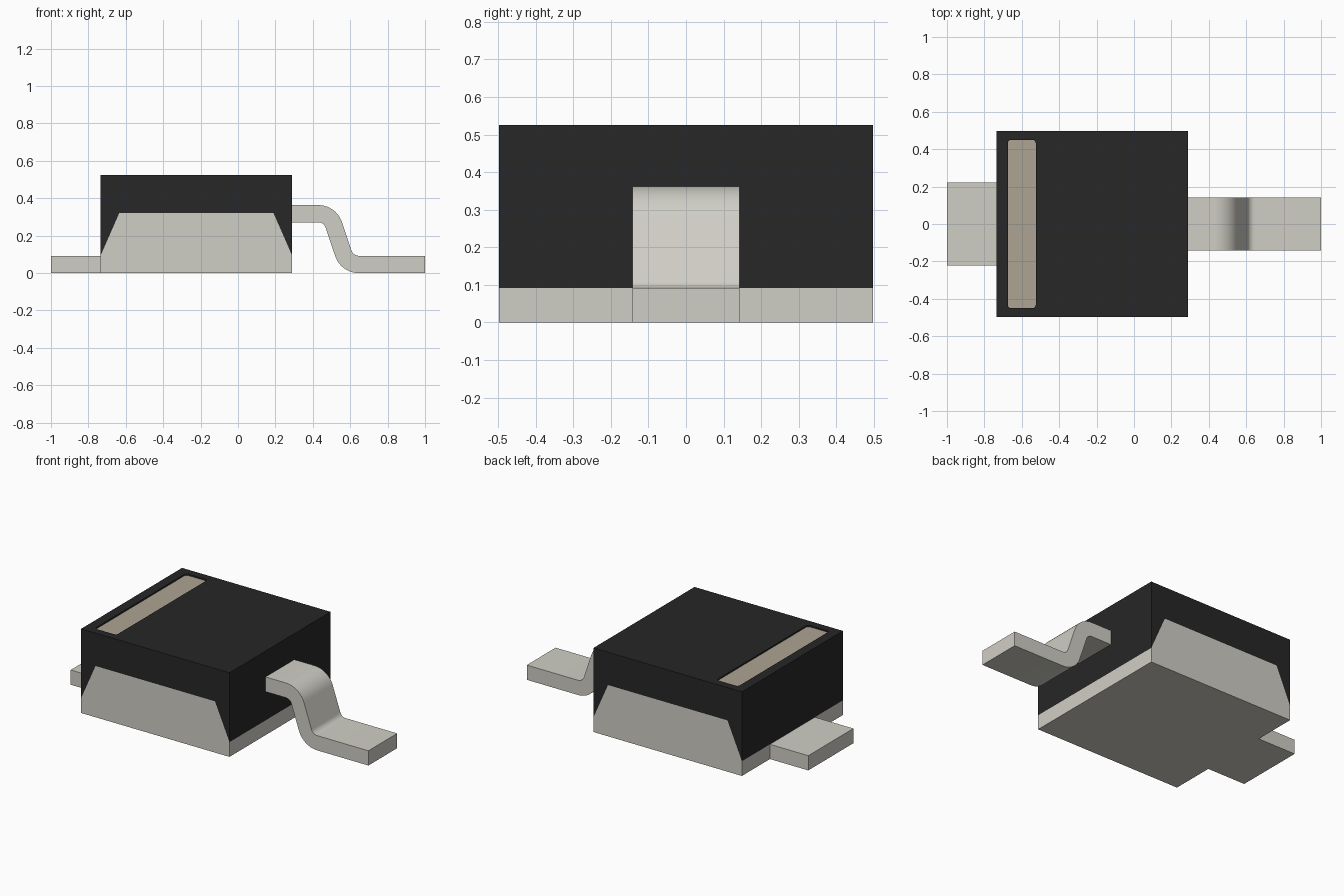
import bpy, bmesh, math
from mathutils import Matrix

old = bpy.data.objects.get("Cube")
if old:
    bpy.data.objects.remove(old, do_unlink=True)


def material(name, color):
    m = bpy.data.materials.new(name)
    m.use_nodes = True
    m.diffuse_color = (*color, 1)
    m.node_tree.nodes["Principled BSDF"].inputs["Base Color"].default_value = (*color, 1)
    return m


black = material("black plastic", (0.020, 0.020, 0.020))
metal = material("tinned metal", (0.63, 0.62, 0.56))
tan = material("marking tan", (0.42, 0.37, 0.29))


def prism(name, outline, depth, mat, to_world):
    """Extrude a flat outline by depth along its local z, then place it."""
    bm = bmesh.new()
    face = bm.faces.new([bm.verts.new((u, v, 0)) for u, v in outline])
    new = bmesh.ops.extrude_face_region(bm, geom=[face])["geom"]
    verts = [g for g in new if isinstance(g, bmesh.types.BMVert)]
    bmesh.ops.translate(bm, verts=verts, vec=(0, 0, depth))
    bmesh.ops.transform(bm, matrix=to_world, verts=bm.verts)
    bmesh.ops.recalc_face_normals(bm, faces=bm.faces)
    mesh = bpy.data.meshes.new(name)
    bm.to_mesh(mesh)
    bm.free()
    obj = bpy.data.objects.new(name, mesh)
    bpy.context.collection.objects.link(obj)
    mesh.materials.append(mat)
    return obj


def side_prism(name, outline, half_width, mat):
    """Outline in x and z, centred across y."""
    place = Matrix.Translation((0, half_width, 0)) @ Matrix.Rotation(math.pi / 2, 4, "X")
    return prism(name, outline, 2 * half_width, mat, place)


def arc(cx, cz, r, start, end, steps=10):
    angles = [math.radians(start + (end - start) * i / steps) for i in range(steps + 1)]
    return [(cx + r * math.cos(a), cz + r * math.sin(a)) for a in angles]


BACK, FRONT, TOP, HALF = -0.735, 0.29, 0.525, 0.498
THICK = 0.092

# Metal slug with sloping shoulders, and the plastic body that sits over it
shoulder = [(BACK, THICK), (-0.635, 0.32), (0.19, 0.32), (FRONT, THICK)]
side_prism("heat_slug", [(BACK, 0)] + shoulder + [(FRONT, 0)], HALF, metal)
body = side_prism("body", shoulder + [(FRONT, TOP), (BACK, TOP)], HALF, black)

# Wide tab at the cathode end
side_prism("cathode_tab", [(-1, 0), (BACK, 0), (BACK, THICK), (-1, THICK)], 0.222, metal)

# Lead bent down in an S shape
small, big, tilt = 0.04, 0.04 + THICK, 19
upper, lower = (0.43, 0.231), (0.645, big)
top_edge = [(FRONT, upper[1] + big)] + arc(*upper, big, 90, tilt)
top_edge += arc(*lower, small, 180 + tilt, 270) + [(1, THICK)]
under_edge = [(1, 0)] + arc(*lower, big, 270, 180 + tilt)
under_edge += arc(*upper, small, tilt, 90) + [(FRONT, upper[1] + small)]
lead = side_prism("anode_lead", top_edge + under_edge, 0.142, metal)
bpy.context.view_layer.objects.active = lead
lead.select_set(True)
bpy.ops.object.shade_smooth_by_angle(angle=math.radians(30))
lead.select_set(False)

# Polarity stripe sunk into the top, with rounded corners
x0, x1, y, r = -0.675, -0.525, 0.45, 0.018
stripe = []
for cx, cy, a in ((x1 - r, y - r, 0), (x0 + r, y - r, 90),
                  (x0 + r, r - y, 180), (x1 - r, r - y, 270)):
    stripe += arc(cx, cy, r, a, a + 90, 5)
sunk = 0.012
cutter = prism("stripe_cutter", stripe, 0.1, black, Matrix.Translation((0, 0, TOP - sunk)))
cut = body.modifiers.new("stripe recess", "BOOLEAN")
cut.operation, cut.solver, cut.object = "DIFFERENCE", "EXACT", cutter
bpy.context.view_layer.objects.active = body
bpy.ops.object.modifier_apply(modifier=cut.name)
bpy.data.objects.remove(cutter, do_unlink=True)
prism("polarity_stripe", stripe, 0.003, tan, Matrix.Translation((0, 0, TOP - sunk)))
